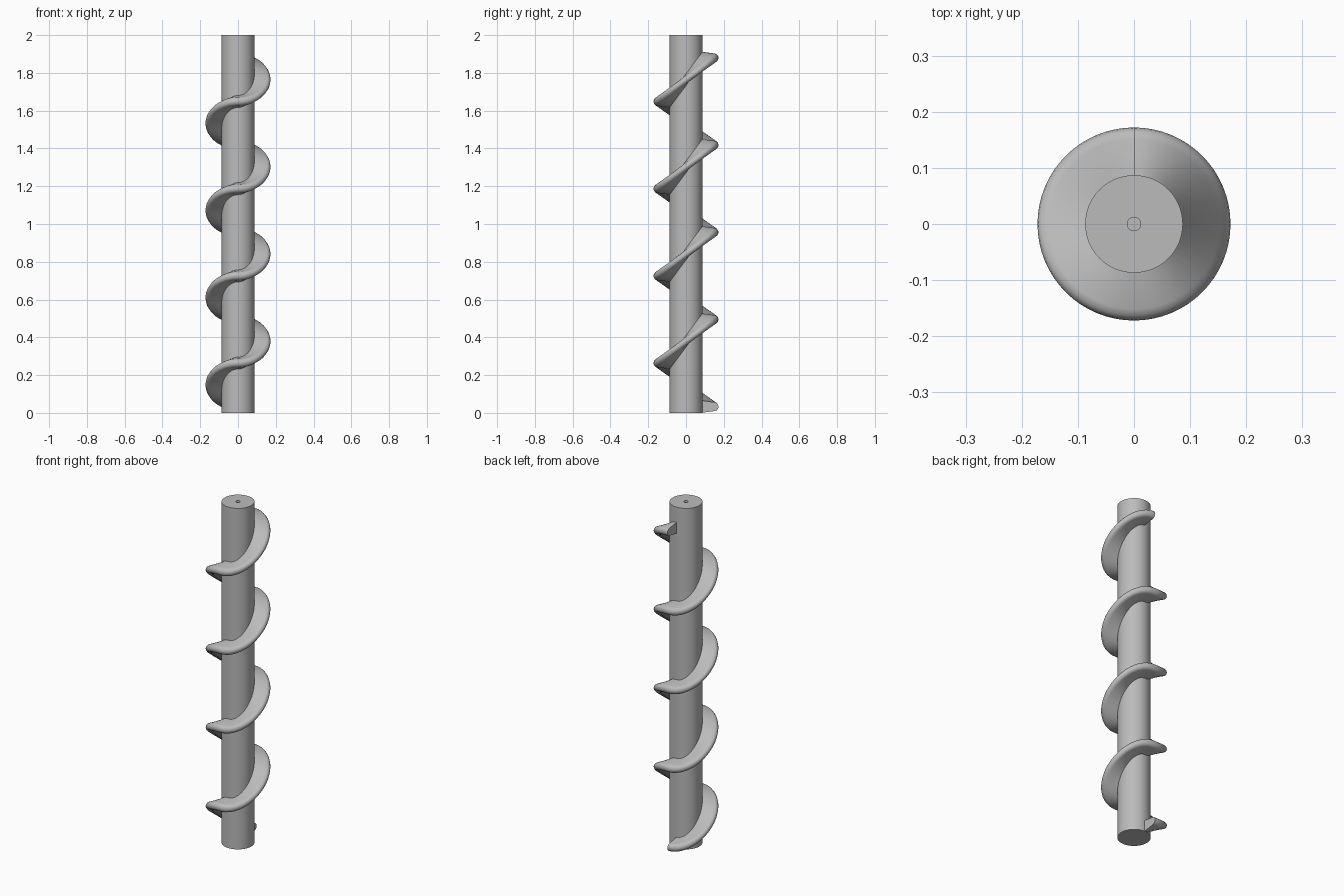
import bpy, bmesh
from math import sin, cos, pi

cube = bpy.data.objects.get("Cube")
if cube:
    bpy.data.objects.remove(cube, do_unlink=True)

SHAFT_R, HEIGHT = 0.087, 2.0
HALF_RISE, HALF_TURNS, START_Z = 0.2308, 8, 0.033
STEPS = 32  # samples per half turn

steel = bpy.data.materials.new("grey steel")
steel.use_nodes = True
GREY = (0.5, 0.5, 0.5, 1)
steel.diffuse_color = GREY
steel.node_tree.nodes["Principled BSDF"].inputs["Base Color"].default_value = GREY


def finish(name, bm):
    """Turn a bmesh into a smooth shaded object with crisp edges."""
    bmesh.ops.recalc_face_normals(bm, faces=bm.faces)
    mesh = bpy.data.meshes.new(name)
    bm.to_mesh(mesh)
    bm.free()
    mesh.materials.append(steel)
    obj = bpy.data.objects.new(name, mesh)
    bpy.context.collection.objects.link(obj)
    bpy.ops.object.select_all(action="DESELECT")
    obj.select_set(True)
    bpy.context.view_layer.objects.active = obj
    bpy.ops.object.shade_smooth_by_angle(angle=0.7)
    return obj


def bridge(bm, a, b):
    """Join two closed loops of vertices with quads."""
    for i in range(len(a)):
        j = (i + 1) % len(a)
        bm.faces.new((a[i], a[j], b[j], b[i]))


# Shaft: lathed outline with a small centre hole in the top end
bm = bmesh.new()
outline = [(SHAFT_R, 0), (SHAFT_R, HEIGHT), (0.012, HEIGHT), (0.012, HEIGHT - 0.02)]
rings = [[bm.verts.new((r * cos(k * pi / 32), r * sin(k * pi / 32), z))
          for k in range(64)] for r, z in outline]
for lower, upper in zip(rings, rings[1:]):
    bridge(bm, lower, upper)
bm.faces.new(rings[0])
bm.faces.new(rings[-1])
finish("shaft", bm)

# Screw flight: tapered blade section with a rounded rim, swept up the shaft
bm = bmesh.new()
upper_edge = [(0.08, 0.033), (0.152, 0.023), (0.163, 0.019), (0.17, 0.01)]
section = upper_edge + [(0.172, 0)] + [(r, -h) for r, h in reversed(upper_edge)]
rings = []
for i in range(HALF_TURNS * STEPS + 1):
    turn, part = divmod(i / STEPS, 1)
    angle = pi / 2 + i * pi / STEPS
    # each half turn lies in a tilted plane, level at the front and back
    z = START_Z + HALF_RISE * (turn + (1 - cos(pi * part)) / 2)
    rings.append([bm.verts.new((r * cos(angle), r * sin(angle), z + h))
                  for r, h in section])
for lower, upper in zip(rings, rings[1:]):
    bridge(bm, lower, upper)
bm.faces.new(rings[0])
bm.faces.new(rings[-1])
finish("screw_flight", bm)
